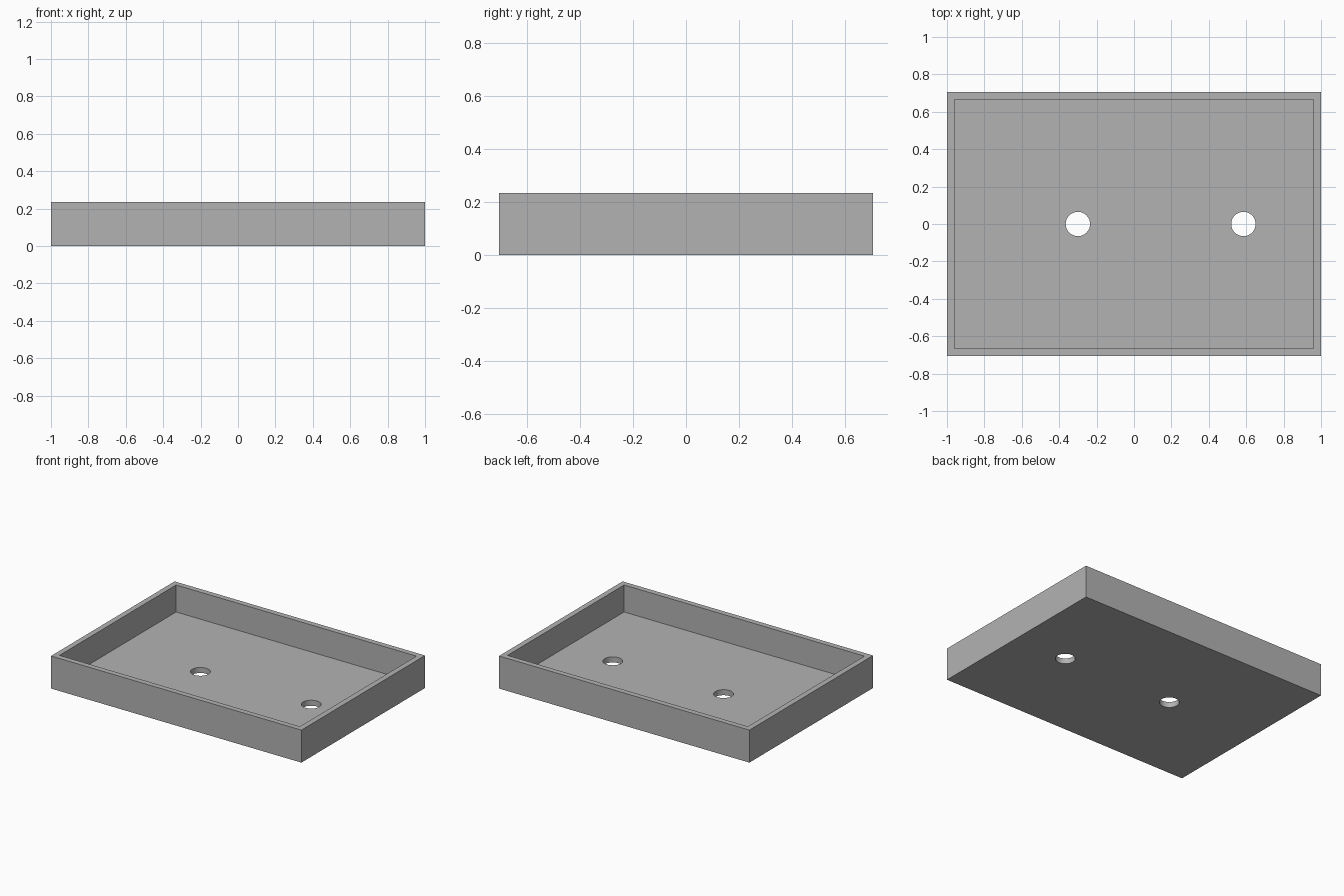
import bpy
import math

cube = bpy.data.objects.get("Cube")
if cube:
    bpy.data.objects.remove(cube, do_unlink=True)

LENGTH, WIDTH, HEIGHT = 2.0, 1.41, 0.235
WALL, FLOOR = 0.04, 0.04
HOLE_RADIUS = 0.065
HOLE_XS = (-0.3, 0.585)

# Single plain grey
grey = bpy.data.materials.new("plain_grey")
grey.use_nodes = True
colour = (0.45, 0.45, 0.45, 1.0)
grey.diffuse_color = colour
grey.node_tree.nodes["Principled BSDF"].inputs["Base Color"].default_value = colour


def add_box(name, size, bottom):
    bpy.ops.mesh.primitive_cube_add(size=1, location=(0, 0, bottom + size[2] / 2))
    box = bpy.context.object
    box.name = name
    box.scale = size
    bpy.ops.object.transform_apply(location=True, rotation=False, scale=True)
    box.data.materials.append(grey)
    return box


def cut(target, cutter):
    """Subtract the cutter from the target, then discard it."""
    cutter.hide_render = True
    mod = target.modifiers.new("cut", 'BOOLEAN')
    mod.operation = 'DIFFERENCE'
    mod.solver = 'EXACT'
    mod.object = cutter
    bpy.ops.object.select_all(action='DESELECT')
    target.select_set(True)
    bpy.context.view_layer.objects.active = target
    bpy.ops.object.modifier_apply(modifier=mod.name)
    bpy.data.objects.remove(cutter, do_unlink=True)


# Open tray: outer block with a square-cornered recess
tray = add_box("tray", (LENGTH, WIDTH, HEIGHT), 0)
recess = add_box("recess_cutter", (LENGTH - 2 * WALL, WIDTH - 2 * WALL, HEIGHT), FLOOR)
cut(tray, recess)

# Round holes through the floor
for x in HOLE_XS:
    bpy.ops.mesh.primitive_cylinder_add(vertices=48, radius=HOLE_RADIUS,
                                        depth=4 * FLOOR, location=(x, 0, FLOOR / 2))
    drill = bpy.context.object
    drill.name = "hole_cutter"
    drill.data.materials.append(grey)
    cut(tray, drill)

# Smooth hole walls, crisp edges
bpy.ops.object.shade_smooth_by_angle(angle=math.radians(30))
